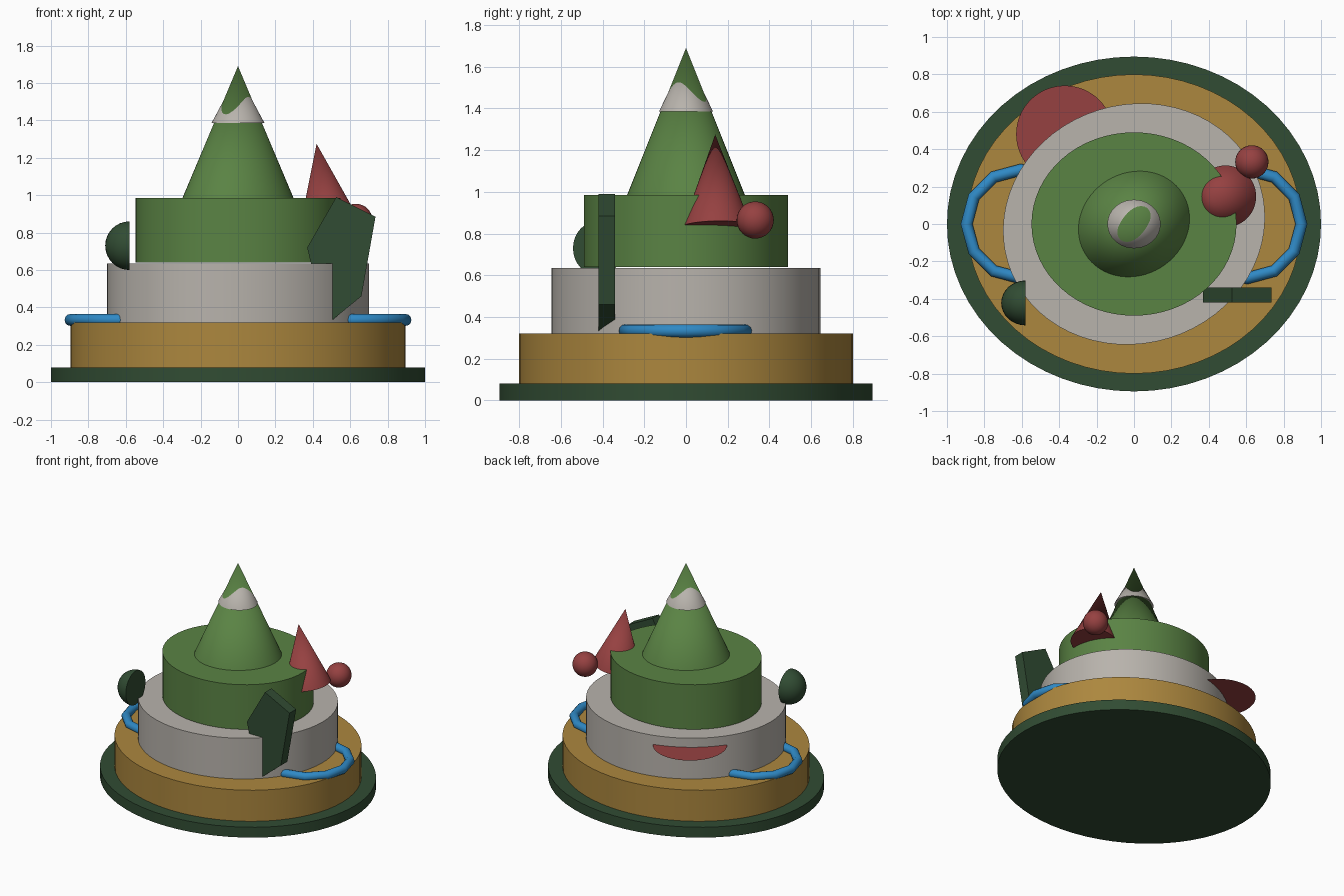
import bpy, bmesh, math
from mathutils import Vector, Matrix

if "Cube" in bpy.data.objects:
    bpy.data.objects.remove(bpy.data.objects["Cube"])


def material(name, rgb):
    """Flat material from 0-255 display colour."""
    lin = [((c / 255 + 0.055) / 1.055) ** 2.4 for c in rgb]
    m = bpy.data.materials.new(name)
    m.diffuse_color = (*lin, 1)
    m.use_nodes = True
    m.node_tree.nodes["Principled BSDF"].inputs["Base Color"].default_value = m.diffuse_color
    return m


DARK = material("dark green", (49, 76, 51))
TAN = material("tan", (172, 135, 62))
GREY = material("warm grey", (184, 179, 172))
GREEN = material("leaf green", (90, 131, 68))
RED = material("brick red", (150, 65, 65))
BLUE = material("blue", (47, 137, 197))


def finish(name, bm, mat, smooth=True):
    bmesh.ops.recalc_face_normals(bm, faces=bm.faces)
    me = bpy.data.meshes.new(name)
    bm.to_mesh(me)
    bm.free()
    ob = bpy.data.objects.new(name, me)
    bpy.context.collection.objects.link(ob)
    me.materials.append(mat)
    if smooth:
        bpy.ops.object.select_all(action='DESELECT')
        ob.select_set(True)
        bpy.context.view_layer.objects.active = ob
        bpy.ops.object.shade_smooth_by_angle(angle=math.radians(35))
    return ob


def tier(name, mat, rx, ry, z0, z1, turn=0.0, top=1.0):
    """Elliptical drum, or a cone when top is 0."""
    bm = bmesh.new()
    bmesh.ops.create_cone(bm, cap_ends=True, segments=64, radius1=1,
                          radius2=top, depth=1)
    bm.transform(Matrix.Translation((0, 0, (z0 + z1) / 2))
                 @ Matrix.Rotation(turn, 4, 'Z')
                 @ Matrix.Diagonal((rx, ry, z1 - z0, 1)))
    return finish(name, bm, mat)


# Stacked tiers
tier("base_plate", DARK, 1.0, 0.895, 0, 0.08)
tier("lower_tier", TAN, 0.895, 0.80, 0.08, 0.32)
tier("middle_tier", GREY, 0.706, 0.639, 0.32, 0.635, turn=0.3)
tier("upper_tier", GREEN, 0.548, 0.49, 0.64, 0.985)

# Peak and its pale collar
tier("peak", GREEN, 0.306, 0.273, 0.985, 1.69, turn=0.56, top=0)
tier("peak_collar", GREY, 0.142, 0.13, 1.385, 1.65, top=0)

# Leaning side cone
foot, tip = Vector((0.49, 0.148, 0.835)), Vector((0.42, 0.14, 1.275))
axis = tip - foot
bm = bmesh.new()
bmesh.ops.create_cone(bm, cap_ends=True, segments=48, radius1=0.165,
                      radius2=0, depth=axis.length)
bm.transform(Matrix.Translation((foot + tip) / 2)
             @ axis.to_track_quat('Z', 'Y').to_matrix().to_4x4())
finish("side_cone", bm, RED)

# Ball beside the cone
bm = bmesh.new()
bmesh.ops.create_uvsphere(bm, u_segments=32, v_segments=16, radius=0.089)
bm.transform(Matrix.Translation((0.63, 0.332, 0.865)))
finish("ball", bm, RED)

# Half dome with its flat side facing inward
bm = bmesh.new()
bmesh.ops.create_uvsphere(bm, u_segments=32, v_segments=16, radius=1)
cut = bmesh.ops.bisect_plane(bm, geom=bm.verts[:] + bm.edges[:] + bm.faces[:],
                             dist=1e-4, plane_co=(0, 0, 0),
                             plane_no=(1, 0, 0), clear_outer=True)
bmesh.ops.holes_fill(bm, edges=[e for e in bm.edges if e.is_boundary])
bm.transform(Matrix.Translation((-0.58, -0.422, 0.73))
             @ Matrix.Diagonal((0.13, 0.12, 0.13, 1)))
finish("half_dome", bm, DARK)

# Upright five-sided slab
outline = [(0.37, 0.72), (0.525, 0.99), (0.735, 0.885),
           (0.66, 0.46), (0.468, 0.303)]
bm = bmesh.new()
face = bm.faces.new([bm.verts.new((x, -0.42, z)) for x, z in outline])
ext = bmesh.ops.extrude_face_region(bm, geom=[face], use_keep_orig=True)
bmesh.ops.translate(bm, vec=(0, 0.08, 0),
                    verts=[g for g in ext["geom"]
                           if isinstance(g, bmesh.types.BMVert)])
finish("slab", bm, DARK, smooth=False)

# Paper-thin round shelf set into the middle tier
bm = bmesh.new()
bmesh.ops.create_circle(bm, cap_ends=True, segments=64, radius=0.26)
bm.transform(Matrix.Translation((-0.37, 0.48, 0.565)))
finish("round_shelf", bm, RED, smooth=False)

# Tube handles on both sides
for side, label in ((1, "right"), (-1, "left")):
    bpy.ops.mesh.primitive_torus_add(major_segments=12, minor_segments=12,
                                     major_radius=0.29, minor_radius=0.032,
                                     location=(side * 0.605, 0, 0.333))
    ob = bpy.context.object
    ob.name = label + "_handle"
    ob.data.materials.append(BLUE)
    bpy.ops.object.shade_smooth_by_angle(angle=math.radians(35))
